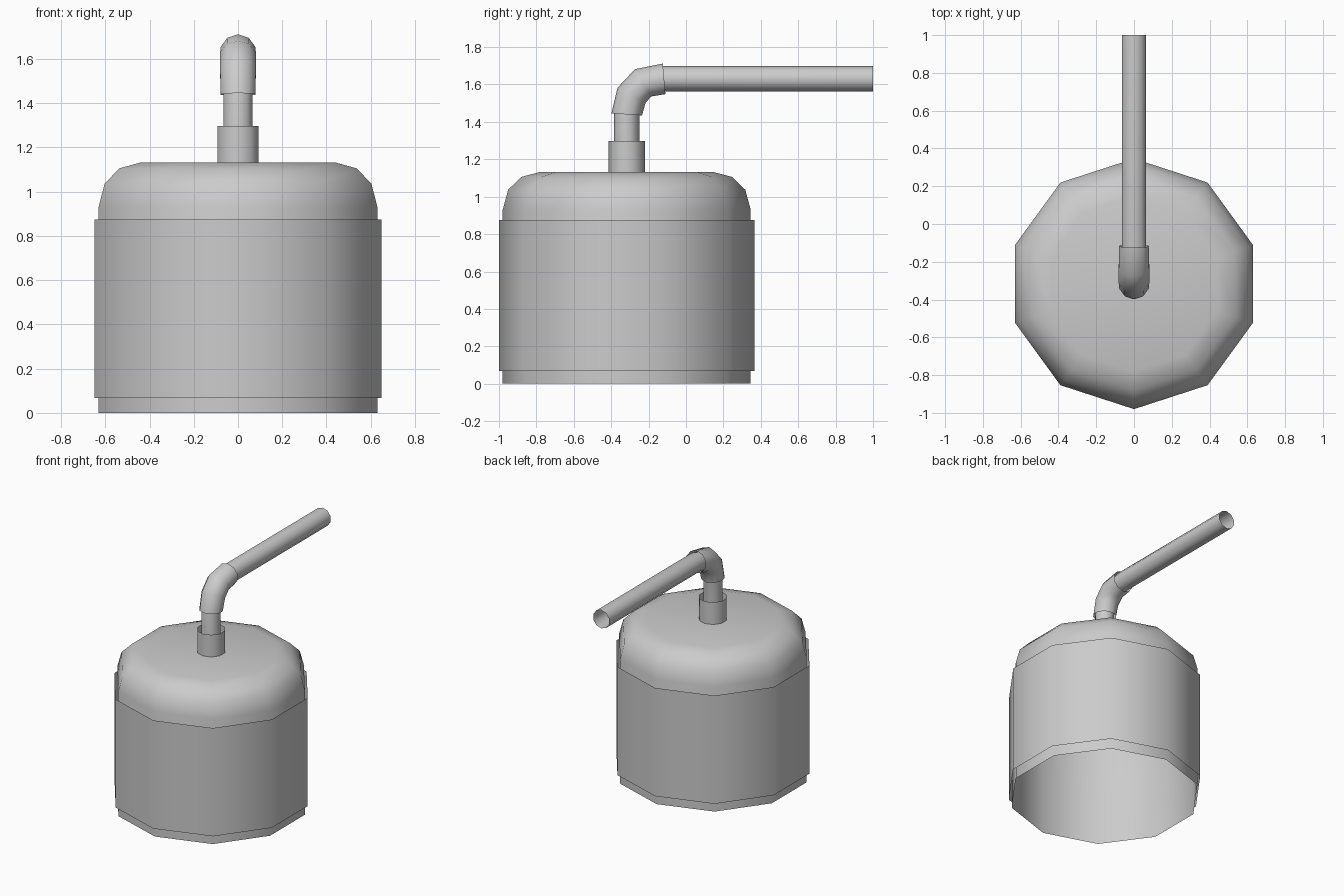
import bpy, bmesh
from math import sin, cos, pi, radians

if "Cube" in bpy.data.objects:
    bpy.data.objects.remove(bpy.data.objects["Cube"])

CY = -0.317   # y of the vertical axis
SIDES = 10


def tube(name, rings, cap_end=False):
    """Ten-sided open shell through rings (y, z, tilt from vertical, radius)."""
    bm = bmesh.new()
    loops = []
    for y, z, tilt, r in rings:
        t = radians(tilt)
        loop = []
        for k in range(SIDES):
            a = pi / 2 + 2 * pi * k / SIDES
            u, v = r * cos(a), r * sin(a)
            loop.append(bm.verts.new((u, y + v * cos(t), z - v * sin(t))))
        loops.append(loop)
    for a, b in zip(loops, loops[1:]):
        for k in range(SIDES):
            n = (k + 1) % SIDES
            bm.faces.new((a[k], a[n], b[n], b[k]))
    if cap_end:
        bm.faces.new(loops[-1])
    mesh = bpy.data.meshes.new(name)
    bm.to_mesh(mesh)
    bm.free()
    ob = bpy.data.objects.new(name, mesh)
    bpy.context.collection.objects.link(ob)
    bpy.ops.object.select_all(action='DESELECT')
    ob.select_set(True)
    bpy.context.view_layer.objects.active = ob
    bpy.ops.object.shade_smooth_by_angle(angle=radians(46))
    return ob


def upright(name, profile, cap_end=False):
    return tube(name, [(CY, z, 0, r) for z, r in profile], cap_end)


# Main bell with rounded shoulder, open underneath
upright("bell_body", [(0, 0.663), (0.93, 0.663), (1.037, 0.634),
                      (1.106, 0.563), (1.132, 0.463)], cap_end=True)

# Thin sleeve around the body
upright("outer_sleeve", [(0.067, 0.683), (0.875, 0.683)])

# Collar at the pipe base
upright("pipe_collar", [(1.132, 0.097), (1.297, 0.097)])

# Bent pipe and the wider elbow share the same bend
bend = [(CY, 1.44, 4), (-0.291, 1.543, 28), (-0.229, 1.609, 59), (-0.117, 1.63, 85)]
tube("bent_pipe", [(CY, 1.132, 0, 0.068)] + [(*p, 0.068) for p in bend]
     + [(1.0, 1.63, 90, 0.068)])
tube("elbow_joint", [(*p, r) for p, r in zip(bend, (0.082, 0.085, 0.085, 0.082))])
